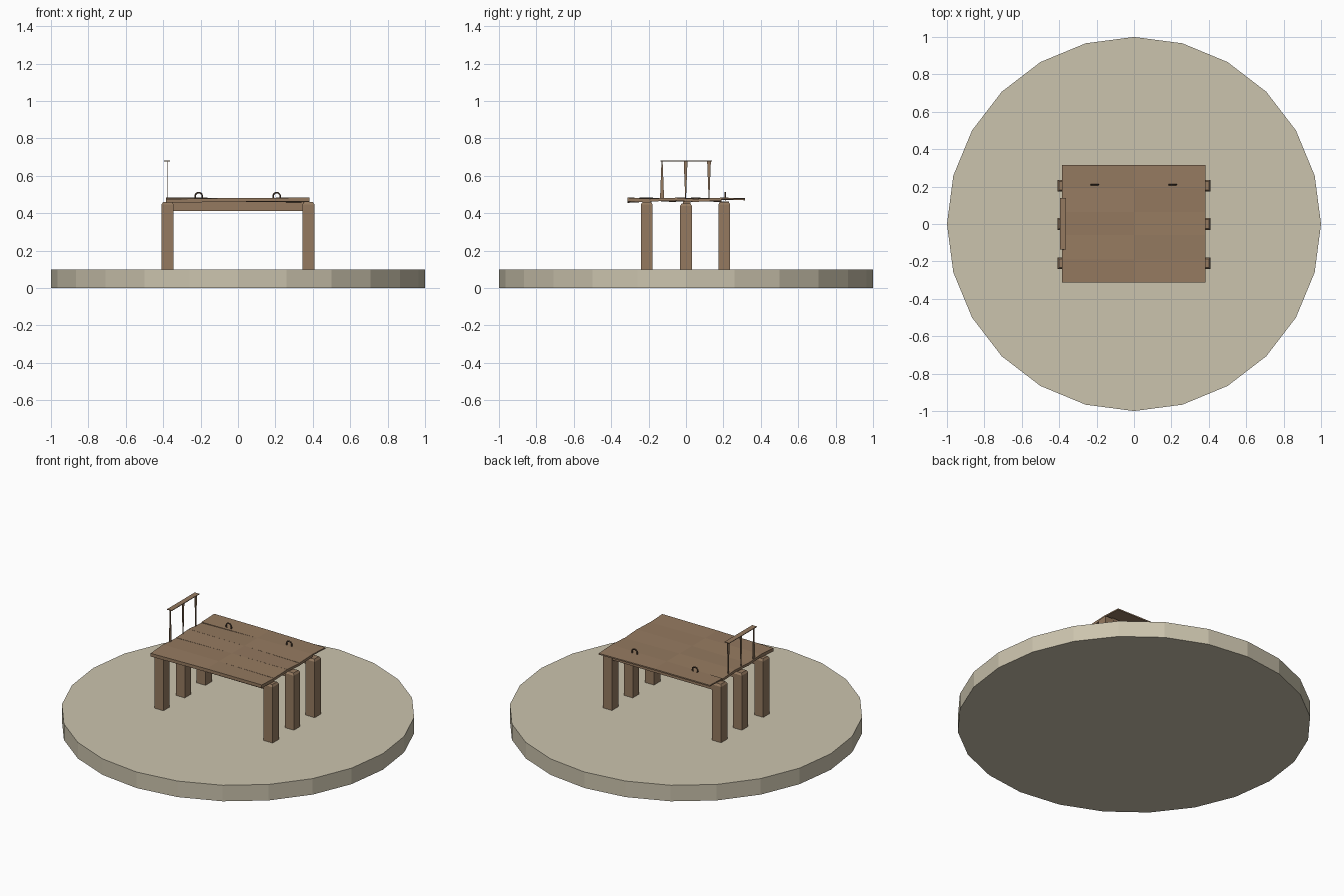
import bpy, bmesh, math
from mathutils import Matrix

if "Cube" in bpy.data.objects:
    bpy.data.objects.remove(bpy.data.objects["Cube"])


def material(name, rgb):
    m = bpy.data.materials.new(name)
    m.diffuse_color = (*rgb, 1)
    m.use_nodes = True
    m.node_tree.nodes["Principled BSDF"].inputs["Base Color"].default_value = m.diffuse_color
    return m


SAND = material("pale_sand", (0.60, 0.55, 0.42))
WOOD = material("weathered_wood", (0.30, 0.195, 0.117))
DARK = material("dark_iron_brown", (0.11, 0.07, 0.045))


def finish(name, bm, mat, normals=True):
    if normals:
        bmesh.ops.recalc_face_normals(bm, faces=bm.faces)
    mesh = bpy.data.meshes.new(name)
    bm.to_mesh(mesh)
    bm.free()
    mesh.materials.append(mat)
    ob = bpy.data.objects.new(name, mesh)
    bpy.context.collection.objects.link(ob)
    return ob


def loft(name, sections, mat):
    """Join a row of four-cornered sections into a closed solid."""
    bm = bmesh.new()
    rings = [[bm.verts.new(p) for p in s] for s in sections]
    for a, b in zip(rings, rings[1:]):
        for i in range(4):
            j = (i + 1) % 4
            bm.faces.new((a[i], a[j], b[j], b[i]))
    bm.faces.new(rings[0][::-1])
    bm.faces.new(rings[-1])
    return finish(name, bm, mat)


def rect(cx, cy, hx, hy, z):
    return [(cx - hx, cy - hy, z), (cx + hx, cy - hy, z),
            (cx + hx, cy + hy, z), (cx - hx, cy + hy, z)]


def box(name, x0, x1, y0, y1, z0, z1, mat):
    c = ((x0 + x1) / 2, (y0 + y1) / 2, (x1 - x0) / 2, (y1 - y0) / 2)
    return loft(name, [rect(*c, z0), rect(*c, z1)], mat)


# Round ground base
bm = bmesh.new()
bmesh.ops.create_cone(bm, cap_ends=True, segments=24, radius1=1, radius2=1,
                      depth=0.1, matrix=Matrix.Translation((0, 0, 0.05)))
finish("ground_base", bm, SAND)

# Three pairs of posts with chamfered tops, and a cross beam per pair
for row, y, top in (("front", -0.21, 0.46), ("middle", 0.0, 0.452), ("back", 0.205, 0.46)):
    for side, x in (("left", -0.377), ("right", 0.377)):
        loft(f"{row}_{side}_post",
             [rect(x, y, 0.031, 0.031, 0.09), rect(x, y, 0.031, 0.031, top - 0.012),
              rect(x, y, 0.023, 0.023, top)], WOOD)
    box(f"{row}_beam", -0.35, 0.35, y - 0.015, y + 0.025, 0.412, 0.464, WOOD)

# Deck planks, each slightly twisted along its length
edges = [-0.312, -0.19, -0.06, 0.063, 0.19, 0.315]
tilt_left = [0.004, -0.004, 0.003, -0.005, 0.002]
tilt_right = [-0.003, 0.002, -0.004, 0.003, -0.003]
for i, (y0, y1) in enumerate(zip(edges, edges[1:])):
    sections = []
    half = 0.010 if i == 0 else 0.004 if i == 4 else 0.008
    for x, t in ((-0.385, tilt_left[i]), (0, 0), (0.382, tilt_right[i])):
        z = 0.482 - half - abs(t) * 0.6
        sections.append([(x, y0, z - half - t), (x, y1, z - half + t),
                         (x, y1, z + half + t), (x, y0, z + half - t)])
    loft(f"deck_plank_{i + 1}", sections, WOOD)

# Handrail on thin tapered stakes
box("handrail", -0.395, -0.363, -0.135, 0.138, 0.677, 0.681, WOOD)
for i, (y, low, high) in enumerate(((-0.128, 0.011, 0.003), (-0.002, 0.002, 0.010),
                                    (0.123, 0.002, 0.010))):
    loft(f"rail_stake_{i + 1}", [rect(-0.378, y, 0.002, low, 0.475),
                                 rect(-0.378, y, 0.002, high, 0.678)], WOOD)

# Mooring rings standing on the back of the deck
for side, x in (("left", -0.21), ("right", 0.207)):
    bm = bmesh.new()
    n, m = 12, 5
    v = []
    for i in range(n):
        a = math.tau * i / n
        v.append([])
        for j in range(m):
            b = math.tau * j / m
            r = 0.019 + 0.0045 * math.cos(b)
            v[i].append(bm.verts.new((x + r * math.cos(a), 0.21 + 0.0045 * math.sin(b),
                                      0.491 + r * math.sin(a))))
    for i in range(n):
        for j in range(m):
            k, l = (i + 1) % n, (j + 1) % m
            bm.faces.new((v[i][j], v[k][j], v[k][l], v[i][l]))
    finish(f"{side}_mooring_ring", bm, DARK)
